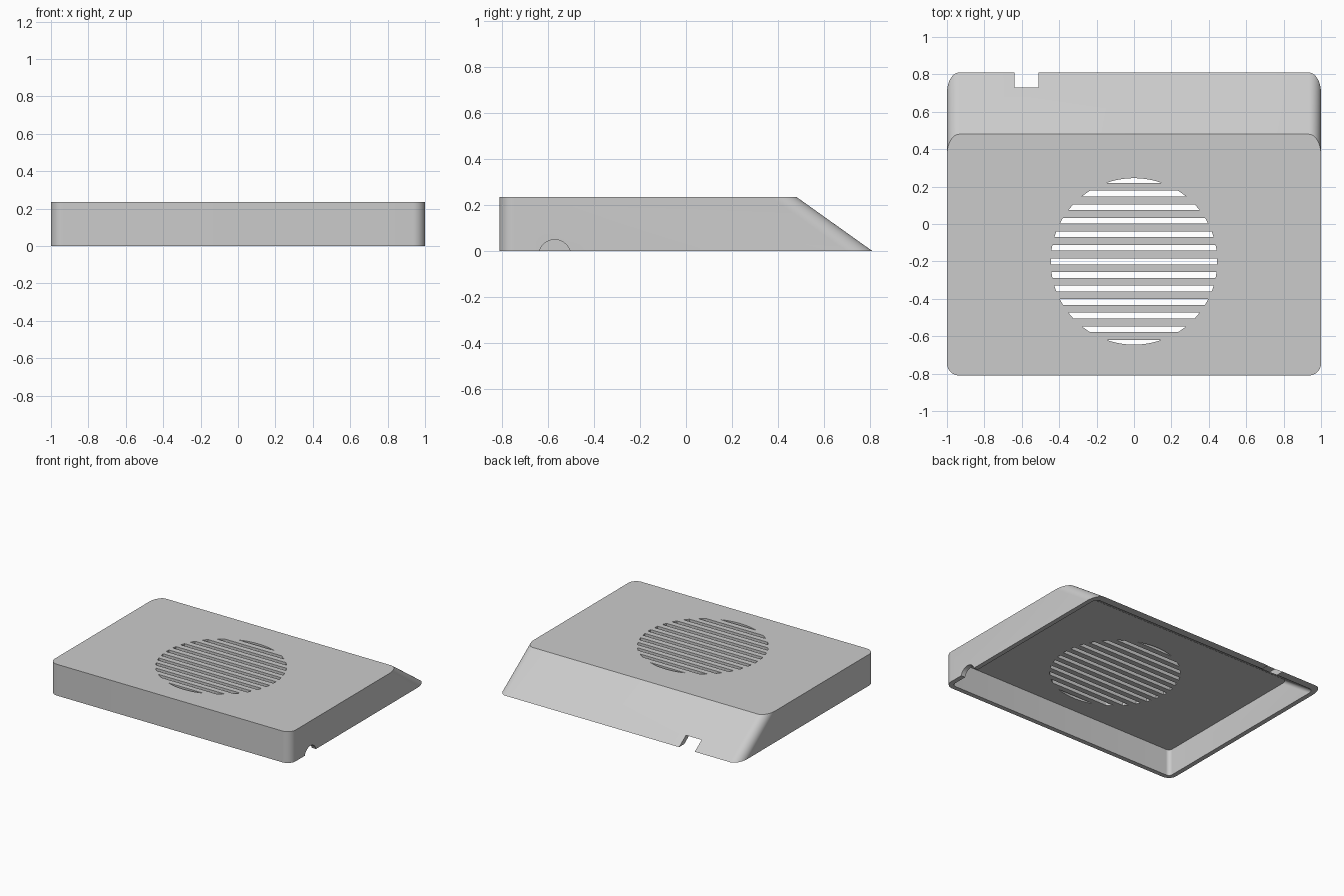
import bpy, bmesh, math

cube = bpy.data.objects.get("Cube")
if cube:
    bpy.data.objects.remove(cube, do_unlink=True)

HALF_X, HALF_Y, HEIGHT = 1.0, 0.81, 0.235
RUN = 0.33                      # horizontal run of the sloping back
WALL, RADIUS, STEPS = 0.035, 0.065, 10
STRETCH = math.hypot(RUN, HEIGHT) / HEIGHT   # slope thickness measured along y

grey = bpy.data.materials.new("light grey")
grey.diffuse_color = (0.6, 0.6, 0.6, 1)
grey.use_nodes = True
grey.node_tree.nodes["Principled BSDF"].inputs["Base Color"].default_value = (0.6, 0.6, 0.6, 1)


def make_object(name, bm):
    bmesh.ops.recalc_face_normals(bm, faces=bm.faces)
    mesh = bpy.data.meshes.new(name)
    bm.to_mesh(mesh)
    bm.free()
    mesh.materials.append(grey)
    obj = bpy.data.objects.new(name, mesh)
    bpy.context.collection.objects.link(obj)
    return obj


def outline(inset, z):
    """Rounded footprint at height z; the back edge leans forward."""
    r = RADIUS - inset
    x = HALF_X - inset
    front = -HALF_Y + inset
    back = HALF_Y - inset * STRETCH - RUN * z / HEIGHT
    points = []
    for quarter in range(4):
        sx = 1 if quarter in (0, 3) else -1
        ry = r * STRETCH if quarter < 2 else r
        cy = back - ry if quarter < 2 else front + ry
        for i in range(STEPS + 1):
            a = (quarter + i / STEPS) * math.pi / 2
            points.append((sx * (x - r) + r * math.cos(a), cy + ry * math.sin(a), z))
    return points


def prism(name, points, direction):
    """Closed polygon extruded along a vector."""
    bm = bmesh.new()
    face = bm.faces.new([bm.verts.new(p) for p in points])
    ext = bmesh.ops.extrude_face_region(bm, geom=[face])
    verts = [g for g in ext["geom"] if isinstance(g, bmesh.types.BMVert)]
    bmesh.ops.translate(bm, verts=verts, vec=direction)
    return make_object(name, bm)


# Hollow housing: outer skin, rim and inner skin
bm = bmesh.new()
levels = [(0, HEIGHT), (0, 0), (WALL, 0), (WALL, HEIGHT - WALL)]
rings = [[bm.verts.new(p) for p in outline(*level)] for level in levels]
for a, b in zip(rings, rings[1:]):
    for i in range(len(a)):
        j = (i + 1) % len(a)
        bm.faces.new((a[i], a[j], b[j], b[i]))
bm.faces.new(rings[0])
bm.faces.new(rings[-1])
housing = make_object("housing", bm)

cutters = []

# Round grille of horizontal slots
GRILLE_R, GRILLE_Y, PITCH, GAP = 0.445, -0.2, 0.0725, 0.031
for k in range(-6, 7):
    low = max(k * PITCH - GAP / 2, -GRILLE_R + 0.0002)
    high = min(k * PITCH + GAP / 2, GRILLE_R - 0.0002)
    a0, a1 = math.asin(low / GRILLE_R), math.asin(high / GRILLE_R)
    arc = [a0 + (a1 - a0) * i / 8 for i in range(9)]
    side = [(GRILLE_R * math.cos(a), GRILLE_Y + GRILLE_R * math.sin(a), 0.1) for a in arc]
    slot = side + [(-x, y, z) for x, y, z in reversed(side)]
    cutters.append(prism("slot_cutter", slot, (0, 0, 0.3)))

# Arched cable opening in the left wall
arch = [(0.9, -0.57 + 0.07 * math.cos(t), -0.02 + 0.07 * math.sin(t))
        for t in (2 * math.pi * i / 32 for i in range(32))]
cutters.append(prism("arch_cutter", arch, (0.2, 0, 0)))

# Square notch in the lower back edge
notch = [(-0.64, 0.6, -0.1), (-0.51, 0.6, -0.1), (-0.51, 0.6, 0.058), (-0.64, 0.6, 0.058)]
cutters.append(prism("notch_cutter", notch, (0, 0.4, 0)))

bpy.ops.object.select_all(action="DESELECT")
bpy.context.view_layer.objects.active = housing
housing.select_set(True)
for cutter in cutters:
    cutter.hide_render = True
    mod = housing.modifiers.new("cut", "BOOLEAN")
    mod.operation = "DIFFERENCE"
    mod.solver = "EXACT"
    mod.object = cutter
    bpy.ops.object.modifier_apply(modifier=mod.name)
for cutter in cutters:
    bpy.data.objects.remove(cutter, do_unlink=True)

bpy.ops.object.shade_smooth_by_angle(angle=math.radians(30))
